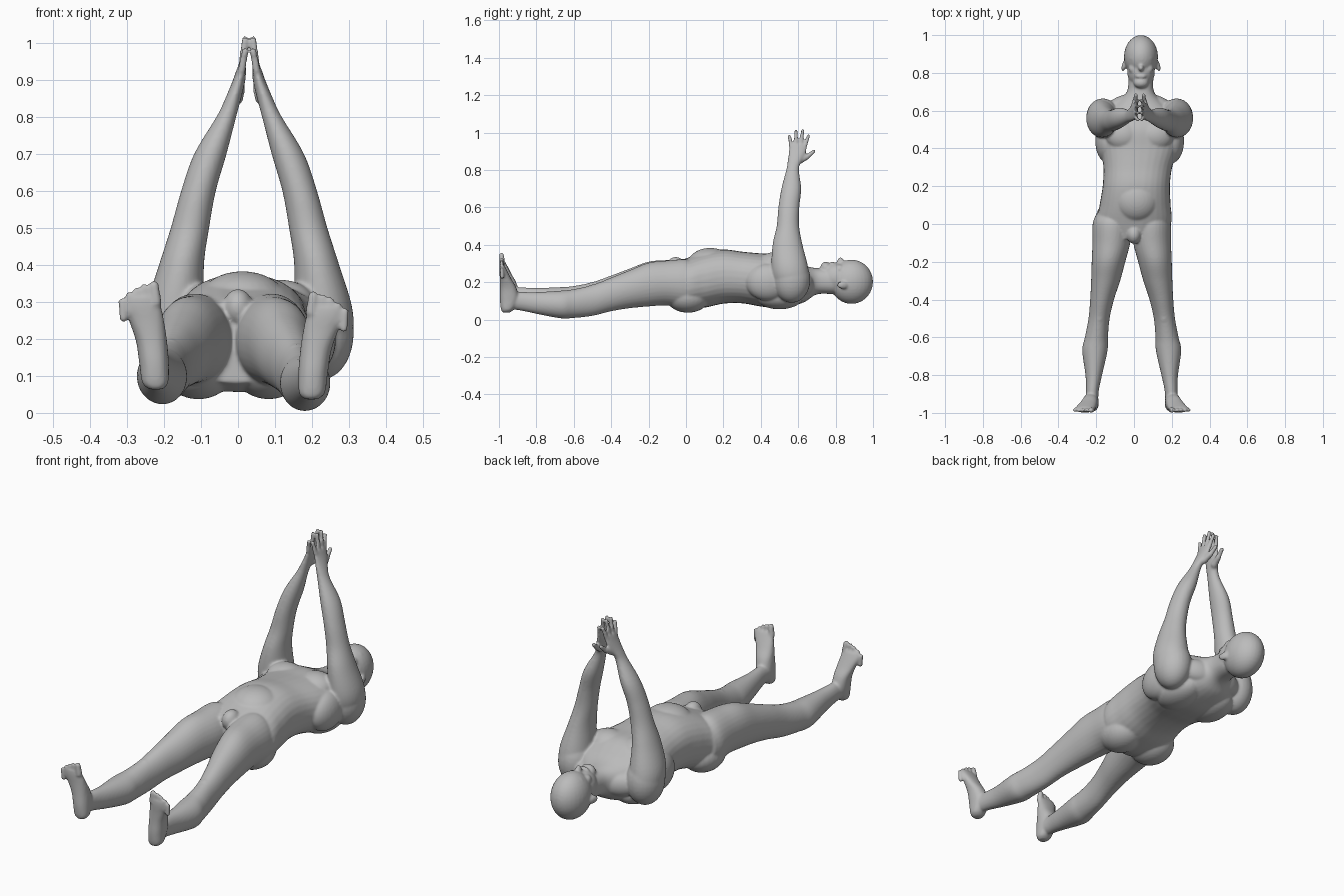
import bpy, bmesh, math
from mathutils import Vector, Matrix

bm = bmesh.new()
UP_X = 0.03      # symmetry line of the upper body
LEG_X = -0.012   # symmetry line of the legs


def spline(rows, steps=5):
    """Catmull-Rom interpolation of station rows."""
    rows = [Vector(r) for r in rows]
    out = []
    for i in range(len(rows) - 1):
        b, c = rows[i], rows[i + 1]
        a = rows[i - 1] if i else b * 2 - c
        d = rows[i + 2] if i + 2 < len(rows) else c * 2 - b
        for k in range(steps):
            t = k / steps
            out.append(0.5 * (b * 2 + (c - a) * t + (a * 2 - b * 5 + c * 4 - d) * t * t
                              + (b * 3 - a - c * 3 + d) * t ** 3))
    return out + [rows[-1]]


def loft(rows, v_axis, power=2.0, n=32):
    """Rows are (x, y, z, radius along x, radius along v_axis)."""
    rings = []
    for r in spline(rows):
        ring = []
        for k in range(n):
            a = 2 * math.pi * k / n
            ca, sa = math.cos(a), math.sin(a)
            u = math.copysign(abs(ca) ** (2 / power), ca) * r[3]
            v = math.copysign(abs(sa) ** (2 / power), sa) * r[4]
            ring.append(bm.verts.new(Vector(r[:3]) + Vector((u, 0, 0)) + v_axis * v))
        rings.append(ring)
    for p, q in zip(rings, rings[1:]):
        for k in range(n):
            bm.faces.new((p[k], p[(k + 1) % n], q[(k + 1) % n], q[k]))
    bm.faces.new(rings[0][::-1])
    bm.faces.new(rings[-1])


def blob(c, r, rot=None):
    m = Matrix.Translation(c) @ (rot or Matrix()) @ Matrix.Diagonal((*r, 1))
    bmesh.ops.create_uvsphere(bm, u_segments=28, v_segments=18, radius=1, matrix=m)


def digit(a, b, r):
    """Rounded finger or toe from a to b."""
    a, b = Vector(a), Vector(b)
    rot = (b - a).to_track_quat('Z', 'Y').to_matrix().to_4x4()
    m = Matrix.Translation((a + b) / 2) @ rot
    bmesh.ops.create_cone(bm, cap_ends=True, segments=16, radius1=r * 1.08, radius2=r * 0.9,
                          depth=(b - a).length, matrix=m)
    blob(b, (r * 0.9,) * 3)
    blob(a, (r * 1.08,) * 3)


Y, Z = Vector((0, 1, 0)), Vector((0, 0, 1))

# torso and neck
loft([(-.005, -.08, .19, .12, .11), (0, 0, .192, .195, .135), (.006, .1, .212, .188, .148),
      (.012, .2, .23, .178, .145), (.02, .3, .225, .182, .138), (.03, .4, .212, .205, .142),
      (.03, .5, .205, .215, .145), (.03, .58, .195, .195, .12), (.03, .64, .192, .13, .095),
      (.034, .7, .205, .072, .07), (.037, .79, .205, .066, .068)], Z, 2.3)

# belly and groin
blob((.012, .13, .3), (.12, .12, .083))
blob((0, -.055, .285), (.04, .05, .05))

# head: skull, jaw, chin, nose, brow, lips
HX = .037
blob((HX, .885, .202), (.09, .115, .118))
blob((HX, .805, .222), (.073, .085, .082))
blob((HX, .748, .275), (.04, .03, .034))
blob((HX, .826, .308), (.015, .018, .026))
blob((HX, .848, .298), (.01, .03, .018))
blob((HX, .876, .286), (.062, .014, .026))
blob((HX, .782, .298), (.028, .012, .012))

for s in (-1, 1):
    def up(x, y, z):
        return (UP_X + s * x, y, z)

    # cheek, ear
    blob((HX + s * .042, .822, .268), (.024, .026, .026))
    blob((HX + s * .088, .84, .185), (.013, .033, .021), Matrix.Rotation(s * .3, 4, 'Z'))

    # chest, trapezius, shoulder blade, deltoid
    blob(up(.085, .47, .295), (.095, .085, .065))
    blob(up(.09, .635, .19), (.095, .045, .06), Matrix.Rotation(-s * .35, 4, 'Z'))
    blob(up(.1, .5, .125), (.095, .13, .07))
    blob(up(.195, .565, .215), (.088, .1, .125))
    blob(up(.165, .44, .2), (.07, .12, .1))

    # arm and palm
    loft([up(.18, .57, .13) + (.05, .06), up(.195, .565, .2) + (.08, .095),
          up(.2, .555, .28) + (.08, .098), up(.183, .543, .4) + (.061, .08),
          up(.16, .545, .5) + (.052, .06), up(.137, .55, .6) + (.047, .056),
          up(.105, .563, .7) + (.044, .053), up(.062, .57, .8) + (.027, .034),
          up(.045, .58, .845) + (.022, .037), up(.027, .597, .9) + (.017, .047),
          up(.02, .6, .935) + (.012, .044)], Y)

    # fingers and thumb
    for y0, y1, z1 in ((.563, .553, .98), (.587, .588, 1.009), (.611, .624, 1.011), (.634, .654, .982)):
        digit(up(.021, y0, .92), up(.011, y1, z1), .0105)
    digit(up(.033, .61, .85), up(.025, .65, .872), .016)
    digit(up(.025, .65, .872), up(.02, .683, .9), .0115)

    def leg(x, y, z, *r):
        return (LEG_X + s * x, y, z + s * .014 * y, *r)

    # thigh, calf, buttock
    loft([leg(.1, .05, .19, .09, .11), leg(.103, 0, .192, .104, .13), leg(.108, -.1, .197, .1, .12),
          leg(.123, -.2, .19, .089, .117), leg(.138, -.3, .167, .077, .102),
          leg(.157, -.4, .14, .063, .09), leg(.173, -.5, .11, .056, .083),
          leg(.187, -.6, .094, .061, .077), leg(.195, -.67, .09, .067, .074),
          leg(.201, -.8, .1, .044, .058), leg(.208, -.88, .11, .034, .05),
          leg(.212, -.945, .115, .034, .045)], Z)
    blob(leg(.095, .01, .125), (.1, .12, .088))
    blob(leg(.172, -.49, .155), (.034, .05, .04))

    # foot
    loft([leg(.21, -.962, .05, .018, .018), leg(.212, -.955, .068, .035, .034),
          leg(.215, -.945, .12, .04, .05), leg(.222, -.95, .18, .042, .044),
          leg(.234, -.964, .23, .047, .031), leg(.247, -.977, .275, .051, .021),
          leg(.25, -.983, .3, .046, .014)], Y, 2.3)

    # toes, from big to little
    for i in range(5):
        r = .0145 if i == 0 else .0105
        x = .21 + .0205 * i + (.006 if i else 0)
        z = .331 - .002 * i - .0022 * i * i
        digit(leg(x, -.983, z - .045), leg(x + .005, -.986, z), r)

# fuse all parts into one smooth skin
bmesh.ops.recalc_face_normals(bm, faces=bm.faces)
mesh = bpy.data.meshes.new("body")
bm.to_mesh(mesh)
bm.free()
body = bpy.data.objects.new("body", mesh)
bpy.context.collection.objects.link(body)

skin = bpy.data.materials.new("grey skin")
skin.diffuse_color = (.5, .5, .5, 1)
mesh.materials.append(skin)

remesh = body.modifiers.new("fuse", 'REMESH')
remesh.mode = 'VOXEL'
remesh.voxel_size = .006
remesh.use_smooth_shade = True
soft = body.modifiers.new("soften", 'SMOOTH')
soft.factor = .5
soft.iterations = 6
